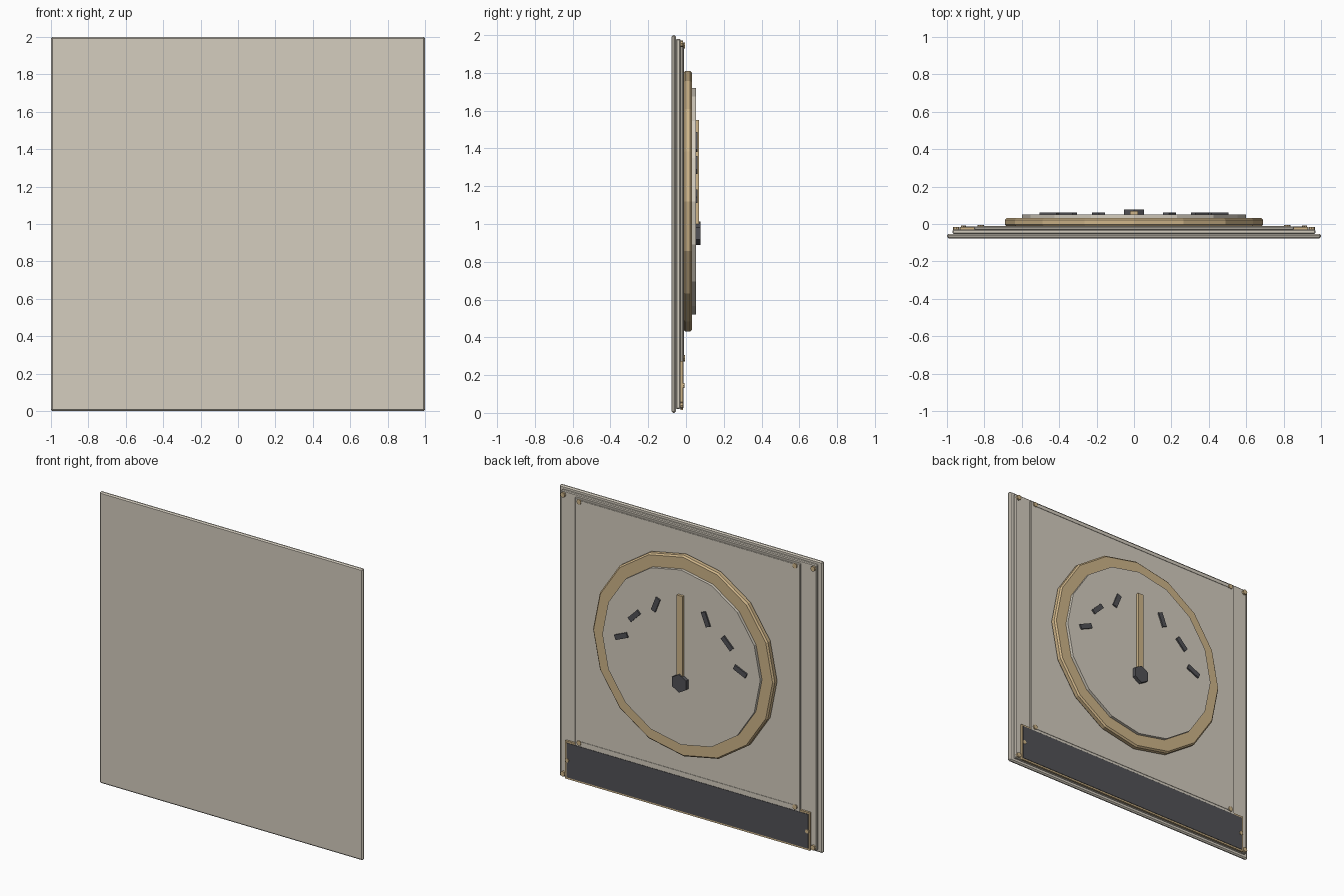
import bpy
import bmesh
import math
from mathutils import Matrix

if "Cube" in bpy.data.objects:
    bpy.data.objects.remove(bpy.data.objects["Cube"])


def material(name, rgb):
    m = bpy.data.materials.new(name)
    m.use_nodes = True
    m.diffuse_color = (*rgb, 1)
    m.node_tree.nodes["Principled BSDF"].inputs["Base Color"].default_value = (*rgb, 1)
    return m


CREAM = material("warm cream", (0.66, 0.61, 0.52))
TAN = material("brass tan", (0.62, 0.46, 0.25))
DARK = material("charcoal", (0.085, 0.085, 0.095))


def finish(name, bm, mat, bevel):
    mesh = bpy.data.meshes.new(name)
    bm.to_mesh(mesh)
    bm.free()
    mesh.materials.append(mat)
    ob = bpy.data.objects.new(name, mesh)
    bpy.context.collection.objects.link(ob)
    if bevel:
        mod = ob.modifiers.new("Bevel", "BEVEL")
        mod.width = bevel
        mod.segments = 1
        mod.limit_method = "ANGLE"
        mod.angle_limit = math.radians(40)
    return ob


def box(name, mat, x, y, z, bevel=0, turn=0):
    """Box between pairs of limits, turned about its own y axis."""
    bm = bmesh.new()
    bmesh.ops.create_cube(bm, size=1)
    size = [b - a for a, b in (x, y, z)]
    mid = [(a + b) / 2 for a, b in (x, y, z)]
    bm.transform(Matrix.Translation(mid) @ Matrix.Rotation(turn, 4, "Y")
                 @ Matrix.Diagonal((*size, 1)))
    return finish(name, bm, mat, bevel)


def disc(name, mat, x, z, y, radius, sides, bevel=0):
    """Prism along y with one corner pointing up."""
    bm = bmesh.new()
    bmesh.ops.create_cone(bm, cap_ends=True, segments=sides, radius1=radius,
                          radius2=radius, depth=y[1] - y[0])
    bm.transform(Matrix.Translation((x, sum(y) / 2, z)) @ Matrix.Rotation(math.pi / 2, 4, "X"))
    return finish(name, bm, mat, bevel)


# Stacked panels
box("base_plate", CREAM, (-1, 1), (-0.077, -0.053), (0, 2), 0.008)
box("middle_plate", CREAM, (-0.97, 0.97), (-0.053, -0.03), (0.02, 1.98), 0.005)
box("dial_panel", CREAM, (-0.855, 0.855), (-0.03, -0.014), (0.26, 1.965), 0.004)

# Trim strips around the dial panel
for side, s in (("left", 1), ("right", -1)):
    c = 0.82 * s
    box(f"trim_{side}", CREAM, (c - 0.01, c + 0.01), (-0.016, -0.011), (0.29, 1.945))
for side, c in (("top", 1.945), ("bottom", 0.29)):
    box(f"trim_{side}", CREAM, (-0.82, 0.82), (-0.016, -0.011), (c - 0.01, c + 0.01))

# Nameplate with a dark face
box("nameplate_frame", TAN, (-0.93, 0.93), (-0.03, -0.016), (0.015, 0.275))
box("nameplate_face", DARK, (-0.918, 0.918), (-0.018, -0.013), (0.027, 0.263))

# Rivets
for side, s in (("left", 1), ("right", -1)):
    for level, z_in, z_out in (("lower", 0.29, 0.04), ("upper", 1.945, 1.955)):
        disc(f"panel_rivet_{side}_{level}", TAN, 0.82 * s, z_in, (-0.016, -0.006), 0.017, 8)
        disc(f"plate_rivet_{side}_{level}", TAN, 0.95 * s, z_out, (-0.032, -0.016), 0.017, 8)
    disc(f"nameplate_rivet_{side}", TAN, 0.912 * s, 0.145, (-0.016, -0.008), 0.014, 8)

# Gauge
disc("gauge_ring", TAN, 0, 1.12, (-0.014, 0.032), 0.69, 16, 0.01)
disc("gauge_dial", CREAM, 0, 1.12, (0.0, 0.052), 0.6, 16)

# Dial marks
for side, s in (("left", 1), ("right", -1)):
    for i, (x, z, angle) in enumerate(((0.19, 1.434, 22), (0.353, 1.313, 45), (0.452, 1.147, 66))):
        box(f"dial_mark_{side}_{i + 1}", DARK, (x * s - 0.017, x * s + 0.017), (0.05, 0.062),
            (z - 0.05, z + 0.05), turn=-s * math.radians(angle))

# Needle and hub
box("needle", TAN, (-0.022, 0.022), (0.05, 0.069), (0.95, 1.55))
disc("needle_hub", DARK, 0, 0.95, (0.05, 0.077), 0.062, 6)
